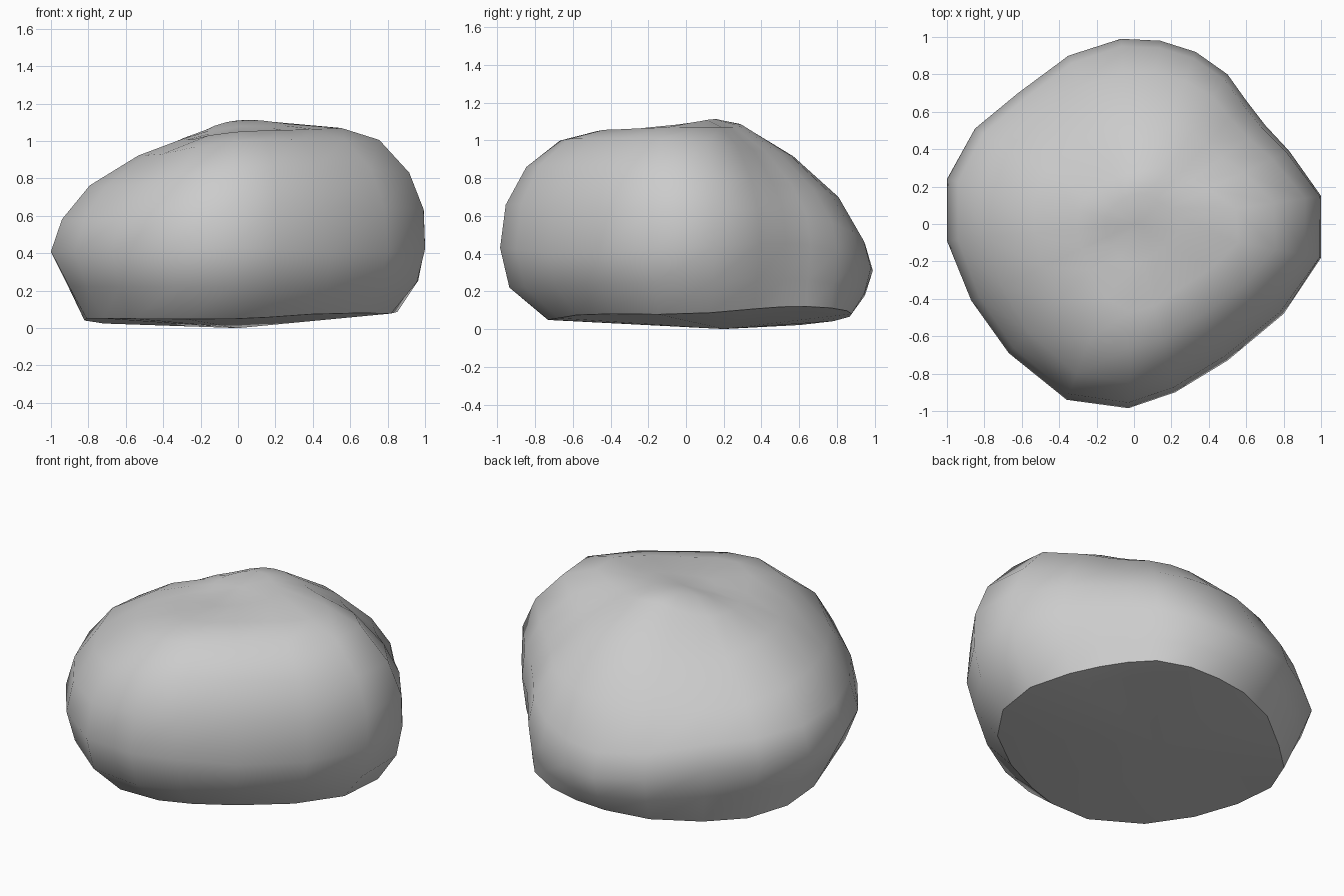
import bpy, bmesh, math

if "Cube" in bpy.data.objects:
    bpy.data.objects.remove(bpy.data.objects["Cube"])

# Plan outline of the boulder, seen from above
OUTLINE = [(1, .15), (.83, .39), (.7, .53), (.6, .66), (.5, .8), (.33, .92), (.14, .98),
           (-.07, .99), (-.35, .9), (-.62, .7), (-.85, .51), (-1, .24), (-1, -.09),
           (-.87, -.41), (-.67, -.69), (-.36, -.94), (-.03, -.985), (.22, -.9),
           (.5, -.73), (.8, -.48), (1, -.18)]

# Side profiles every 45 degrees from +x: (fraction of outline radius, height)
PROFILES = [
    [(.83, .08), (.96, .25), (1, .43), (.995, .63), (.92, .82), (.76, 1.0), (.56, 1.07), (.24, 1.09)],
    [(.97, .12), (.98, .26), (1, .45), (.97, .61), (.86, .76), (.65, .94), (.40, 1.07), (.20, 1.11)],
    [(.88, .07), (.96, .18), (1, .31), (.96, .45), (.82, .69), (.57, .91), (.28, 1.085), (.16, 1.11)],
    [(.86, .02), (.94, .21), (1, .39), (.95, .53), (.82, .68), (.57, .87), (.30, 1.03), (.15, 1.09)],
    [(.81, .05), (.90, .22), (1, .41), (.94, .58), (.79, .76), (.53, .92), (.30, 1.01), (.15, 1.06)],
    [(.83, .05), (.95, .22), (1, .40), (.96, .58), (.84, .76), (.60, .93), (.35, 1.01), (.17, 1.035)],
    [(.74, .05), (.95, .22), (1, .43), (.97, .66), (.86, .86), (.68, 1.0), (.48, 1.05), (.22, 1.04)],
    [(.81, .08), (.95, .23), (1, .40), (.97, .65), (.87, .86), (.69, 1.01), (.48, 1.06), (.22, 1.06)],
]


def blend(level, part, angle):
    """Smooth periodic interpolation between the eight profiles."""
    s = (angle % math.tau) / math.tau * 8
    i, t = int(s), s - int(s)
    a, b, c, d = (PROFILES[(i + k) % 8][level][part] for k in (-1, 0, 1, 2))
    return b + .5 * t * (c - a + t * (2*a - 5*b + 4*c - d + t * (3*(b - c) + d - a)))


bm = bmesh.new()
rings = []
for level in range(len(PROFILES[0])):
    ring = []
    for x, y in OUTLINE:
        angle = math.atan2(y, x)
        f = 1.0 if level == 2 else min(blend(level, 0, angle), 1.0)
        ring.append(bm.verts.new((x * f, y * f, max(blend(level, 1, angle), .01))))
    rings.append(ring)

# Sides, crown and underside
n = len(OUTLINE)
top = bm.verts.new((.02, .0, 1.08))
bottom = bm.verts.new((0, .2, 0))
for i in range(n):
    j = (i + 1) % n
    for lo, hi in zip(rings, rings[1:]):
        bm.faces.new((lo[i], lo[j], hi[j], hi[i]))
    bm.faces.new((rings[-1][i], rings[-1][j], top))
    bm.faces.new((rings[0][j], rings[0][i], bottom))
bmesh.ops.recalc_face_normals(bm, faces=bm.faces)

# Smooth body with a crisp base edge
for face in bm.faces:
    face.smooth = True
for i in range(n):
    bm.edges.get((rings[0][i], rings[0][(i + 1) % n])).smooth = False

mesh = bpy.data.meshes.new("boulder")
bm.to_mesh(mesh)
bm.free()
boulder = bpy.data.objects.new("boulder", mesh)
bpy.context.collection.objects.link(boulder)
